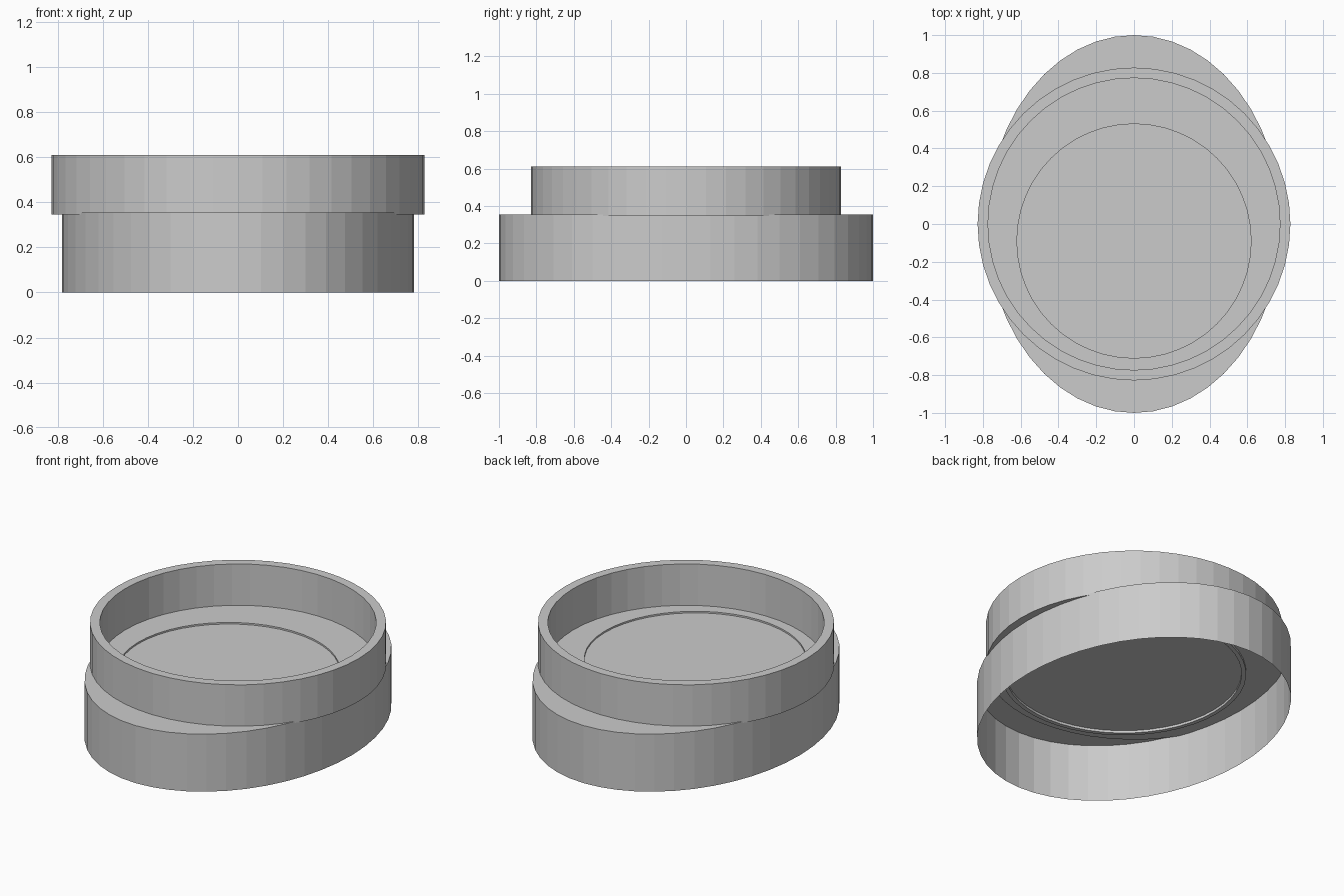
import bpy, bmesh, math

if "Cube" in bpy.data.objects:
    bpy.data.objects.remove(bpy.data.objects["Cube"])

SIDES = 48
grey = bpy.data.materials.new("light grey")
grey.diffuse_color = (0.6, 0.6, 0.6, 1)
grey.use_nodes = True
grey.node_tree.nodes["Principled BSDF"].inputs["Base Color"].default_value = grey.diffuse_color


def loft(name, loops, cap=False, closed=False):
    """Bridge elliptical loops (rx, ry, centre_y, z) in order."""
    bm = bmesh.new()
    rings = []
    for rx, ry, cy, z in loops:
        rings.append([bm.verts.new((rx * math.cos(2 * math.pi * i / SIDES),
                                    cy + ry * math.sin(2 * math.pi * i / SIDES), z))
                      for i in range(SIDES)])
    pairs = list(zip(rings, rings[1:]))
    if closed:
        pairs.append((rings[-1], rings[0]))
    for a, b in pairs:
        for i in range(SIDES):
            j = (i + 1) % SIDES
            bm.faces.new((a[i], a[j], b[j], b[i]))
    if cap:
        bm.faces.new(rings[-1])
    mesh = bpy.data.meshes.new(name)
    bm.to_mesh(mesh)
    bm.free()
    mesh.materials.append(grey)
    obj = bpy.data.objects.new(name, mesh)
    bpy.context.collection.objects.link(obj)
    return obj


LID, UNDER, OFF = 0.355, 0.345, -0.09

# Oval skirt, open below, whose lid has a shallow off-centre round recess
loft("oval_base", [(0.78, 1.0, 0, 0), (0.78, 1.0, 0, LID),
                   (0.62, 0.62, OFF, LID), (0.62, 0.62, OFF, UNDER)], cap=True)

# Round wall standing on the lid, with its floor passing under the lid
loft("round_rim", [(0.62, 0.62, OFF, UNDER), (0.828, 0.828, 0, UNDER),
                   (0.828, 0.828, 0, 0.61), (0.773, 0.773, 0, 0.61),
                   (0.773, 0.773, 0, LID)])

# Thin ring under the floor, around the recess
loft("under_ring", [(r, r, OFF, z) for r, z in
                    ((0.66, 0.33), (0.685, 0.33), (0.685, UNDER), (0.66, UNDER))],
     closed=True)
